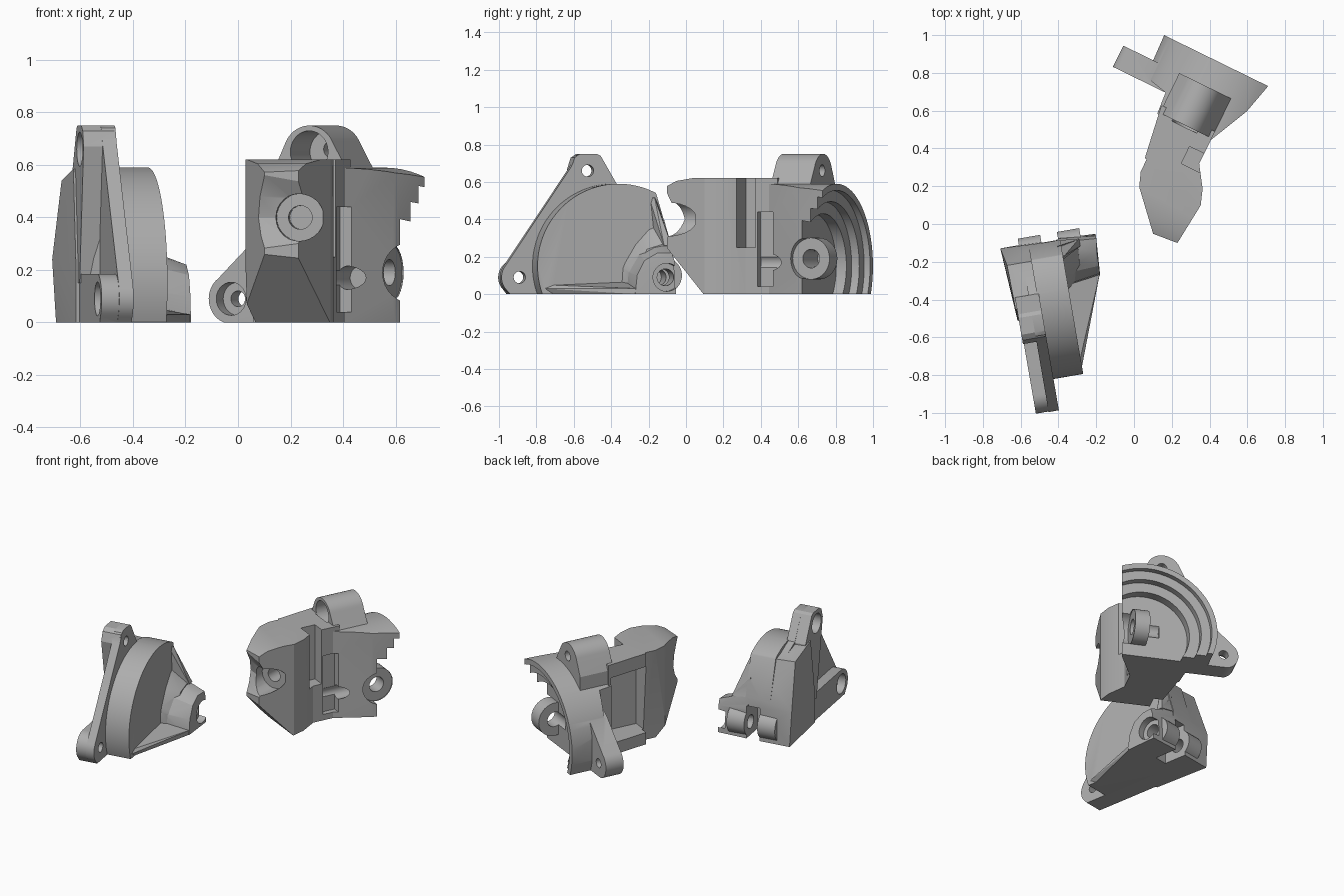
import bpy, bmesh, math
from mathutils import Vector

grey = bpy.data.materials.new("plain_grey")
grey.diffuse_color = (0.42, 0.42, 0.42, 1)


class Frame:
    """Local axes: a along the disc face, c out of the face, z up."""
    def __init__(self, origin, a, c):
        self.o, self.a, self.c = Vector((*origin, 0)), Vector((*a, 0)), Vector((*c, 0))

    def at(self, p):
        return self.o + self.a * p[0] + self.c * p[1] + Vector((0, 0, p[2]))


def to_object(bm, name):
    bmesh.ops.recalc_face_normals(bm, faces=bm.faces)
    me = bpy.data.meshes.new(name)
    bm.to_mesh(me)
    bm.free()
    me.materials.append(grey)
    ob = bpy.data.objects.new(name, me)
    bpy.context.collection.objects.link(ob)
    return ob


def prism(f, name, pts, axis, lo, hi):
    """Extrude a 2D outline along local axis 0 (a), 1 (c) or 2 (z)."""
    bm = bmesh.new()
    rings = []
    for h in (lo, hi):
        ring = []
        for p in pts:
            q = list(p)
            q.insert(axis, h)
            ring.append(bm.verts.new(f.at(q)))
        rings.append(ring)
        bm.faces.new(ring)
    n = len(pts)
    for i in range(n):
        j = (i + 1) % n
        bm.faces.new((rings[0][i], rings[0][j], rings[1][j], rings[1][i]))
    return to_object(bm, name)


def hull(f, name, pts):
    bm = bmesh.new()
    for p in pts:
        bm.verts.new(f.at(p))
    bmesh.ops.convex_hull(bm, input=bm.verts)
    bmesh.ops.delete(bm, geom=[v for v in bm.verts if not v.link_faces], context='VERTS')
    return to_object(bm, name)


def arc(x, y, r, a0=0, a1=360, n=40):
    m = n if a1 - a0 == 360 else n + 1
    return [(x + r * math.cos(math.radians(a0 + (a1 - a0) * i / n)),
             y + r * math.sin(math.radians(a0 + (a1 - a0) * i / n))) for i in range(m)]


def box(f, name, a, c, z):
    return prism(f, name, [(a[0], c[0]), (a[1], c[0]), (a[1], c[1]), (a[0], c[1])], 2, *z)


def combine(ob, others, op):
    for o in others:
        m = ob.modifiers.new(op.lower(), 'BOOLEAN')
        m.operation, m.solver, m.object = op, 'MANIFOLD', o
        bpy.context.view_layer.objects.active = ob
        bpy.ops.object.modifier_apply(modifier=m.name)
        bpy.data.objects.remove(o, do_unlink=True)
    return ob


def hole(f, x, z, r, lo, hi, axis=1):
    return prism(f, "hole_cutter", arc(x, z, r, n=28), axis, lo, hi)


# ---------------- closed cover ----------------
A = Frame((-0.34, -0.38), (-0.17, 0.985), (0.985, 0.17))
rim = arc(0.02, 0.15, 0.44, 63, 199.8, 44)
cover = prism(A, "cover", rim + [(-0.388, 0), (0.31, 0), (0.30, 0.28), (0.225, 0.535)], 1, -0.17, 0)
flange = prism(A, "flange", arc(-0.49, 0.09, 0.098, 148, 225, 8) + [(-0.54, 0), (0.2, 0), (0.2, 0.53),
               (0.04, 0.585), (-0.05, 0.74), (-0.07, 0.75), (-0.16, 0.75), (-0.18, 0.74), (-0.21, 0.68)],
               1, -0.215, -0.16)
back_block = hull(A, "back_block", [
    (0.31, -0.32, 0.24), (0.31, -0.305, 0), (0.215, -0.30, 0.54), (-0.02, -0.295, 0.585),
    (-0.08, -0.295, 0.2), (-0.08, -0.295, 0), (0.31, -0.1, 0), (0.3, -0.1, 0.28), (0.215, -0.1, 0.53),
    (-0.05, -0.1, 0.58), (-0.2, -0.1, 0), (-0.2, -0.17, 0.3)])
top_lug = prism(A, "top_lug", [(-0.12, 0.15), (0.05, 0.15), (0.04, 0.58), (-0.05, 0.74), (-0.07, 0.75),
                               (-0.16, 0.75), (-0.19, 0.73), (-0.21, 0.67)], 1, -0.288, -0.165)
front_lug = prism(A, "front_lug", arc(-0.49, 0.09, 0.095, 90, 225, 14) + [(-0.54, 0), (0, 0), (0, 0.185)],
                  1, -0.283, -0.165)
# raised corner and ridges on the round face
corner = hull(A, "corner_boss", [
    (0.08, 0.177, 0), (0.09, 0.177, 0.1), (0.13, 0.178, 0.18), (0.2, 0.18, 0.22), (0.275, 0.19, 0.22),
    (0.29, 0.19, 0.18), (0.3, 0.19, 0), (0.05, -0.02, 0), (0.06, -0.02, 0.12), (0.12, -0.02, 0.23),
    (0.2, -0.02, 0.28), (0.29, -0.02, 0.3), (0.31, -0.02, 0.2), (0.31, -0.02, 0)])
corner_foot = hull(A, "corner_foot", [
    (0.02, -0.02, 0), (0.03, -0.02, 0.15), (0.1, -0.02, 0.27), (0.19, -0.02, 0.37), (0.27, -0.02, 0.4),
    (0.31, -0.02, 0), (0.1, 0.08, 0.1), (0.16, 0.08, 0.24), (0.285, 0.09, 0.28), (0.3, 0.08, 0)])
low_ridge = hull(A, "low_ridge", [
    (-0.38, -0.02, 0), (-0.38, 0, 0.03), (0.09, 0.177, 0), (0.09, 0.177, 0.03),
    (0.09, -0.02, 0), (0.09, -0.02, 0.07), (-0.38, -0.02, 0.05)])
side_ridge = hull(A, "side_ridge", [
    (0.185, -0.02, 0.53), (0.22, -0.02, 0.53), (0.215, 0.01, 0.51), (0.3, -0.02, 0.28), (0.21, -0.02, 0.28),
    (0.25, 0.1, 0.26), (0.29, 0.1, 0.26)])
tabs = [prism(A, "tab", arc(0.25, 0.1, 0.095, -80, 90, 14) + [(0.2, 0.195), (0.2, 0)], 1, lo, hi)
        for lo, hi in ((-0.22, -0.1), (-0.01, 0.11))]
combine(cover, [flange, back_block, top_lug, front_lug, corner, corner_foot, low_ridge, side_ridge], 'UNION')
combine(cover, [box(A, "slot_cutter", (0.15, 0.5), (-0.1, -0.01), (-0.1, 0.22))], 'DIFFERENCE')
combine(cover, tabs, 'UNION')
combine(cover, [
    hole(A, -0.12, 0.66, 0.032, -0.5, 0.1), hole(A, -0.12, 0.66, 0.065, -0.5, -0.23),
    hole(A, -0.49, 0.09, 0.032, -0.5, 0.1), hole(A, -0.49, 0.09, 0.065, -0.5, -0.23),
    hole(A, 0.25, 0.09, 0.045, -0.25, 0.5), hole(A, 0.25, 0.09, 0.075, 0.14, 0.5)], 'DIFFERENCE')

# ---------------- ringed housing with arm ----------------
B = Frame((0.555, 0.806), (0.898, -0.44), (0.44, 0.898))
housing = prism(B, "housing", [(-0.44, 0), (-0.43, -0.24), (-0.3, -0.27), (-0.29, -0.39), (0.026, -0.39),
                               (0.13, -0.17), (0.173, 0)], 2, 0, 0.7)
drum = prism(B, "drum", arc(0, 0.15, 0.44, n=72), 1, -0.5, 0.1)
combine(housing, [drum], 'INTERSECT')
lower_lug = prism(B, "lower_lug", arc(-0.515, 0.09, 0.095, 125, 250, 14) + [(-0.53, 0), (-0.2, 0),
                  (-0.2, 0.45), (-0.4, 0.33)], 1, -0.27, -0.145)
upper_lug = prism(B, "upper_lug", arc(-0.13, 0.64, 0.11, 25, 155, 18) + [(-0.28, 0.58), (-0.28, 0.4),
                  (0.03, 0.4), (0.03, 0.58)], 1, -0.38, -0.145)

# duct arm: plan outline trimmed by a side profile with a scooped nose
arm = prism(B, "arm", [(-0.29, -0.34), (-0.235, -0.70), (-0.205, -0.78), (-0.03, -0.97), (0.107, -0.957),
                       (0.13, -0.724), (0.10, -0.64), (0.026, -0.53), (0.026, -0.34)], 2, 0, 0.62)
side = prism(B, "side_profile", [(-0.3, 0), (-0.73, 0), (-0.98, 0.27), (-0.935, 0.33), (-0.91, 0.4),
                                 (-0.925, 0.48), (-0.975, 0.57), (-0.9, 0.605), (-0.8, 0.62), (-0.3, 0.62)],
             0, -0.6, 0.4)
combine(arm, [side], 'INTERSECT')
combine(arm, [prism(B, "taper_cutter", [(-0.235, 0.63), (-0.185, -0.01), (-0.5, -0.01), (-0.5, 0.63)],
                    1, -1.1, -0.63)], 'DIFFERENCE')
combine(housing, [lower_lug, upper_lug, arm], 'UNION')

# stepped rings, side boss and socket, lug holes, arm recesses
combine(housing, [prism(B, "ring_cutter", arc(0, 0.15, r, n=64), 1, -depth, 0.2)
                  for r, depth in ((0.405, 0.035), (0.345, 0.08), (0.28, 0.14))], 'DIFFERENCE')
combine(housing, [hole(B, -0.113, 0.19, 0.112, -0.01, 0.085, 0)], 'UNION')
combine(housing, [
    hole(B, -0.113, 0.19, 0.11, 0.08, 0.5, 0), hole(B, -0.113, 0.19, 0.05, -0.1, 0.5, 0),
    hole(B, -0.12, 0.66, 0.032, -0.39, 0.1), hole(B, -0.13, 0.65, 0.08, -0.39, -0.21),
    hole(B, -0.515, 0.09, 0.03, -0.6, 0.1), hole(B, -0.515, 0.09, 0.063, -0.6, -0.21),
    box(B, "notch_cutter", (-0.06, 0.3), (-0.57, -0.47), (0.25, 0.9)),
    box(B, "slot_cutter", (-0.01, 0.3), (-0.46, -0.36), (0.04, 0.44)),
    hole(B, 0.025, 0.17, 0.045, -0.46, -0.25),
    box(B, "side_recess_cutter", (-0.6, -0.1), (-0.64, -0.36), (0.08, 0.53))], 'DIFFERENCE')
# stepped nose bore
N = Frame((0.235, 0), (1, 0), (0.05, 1))
combine(housing, [hole(N, 0, 0.4, 0.09, -0.4, 0.05), hole(N, 0, 0.4, 0.045, -0.4, 0.15)], 'DIFFERENCE')

for ob in (cover, housing):
    bpy.ops.object.select_all(action='DESELECT')
    ob.select_set(True)
    bpy.context.view_layer.objects.active = ob
    bpy.ops.object.shade_smooth_by_angle(angle=math.radians(25))
